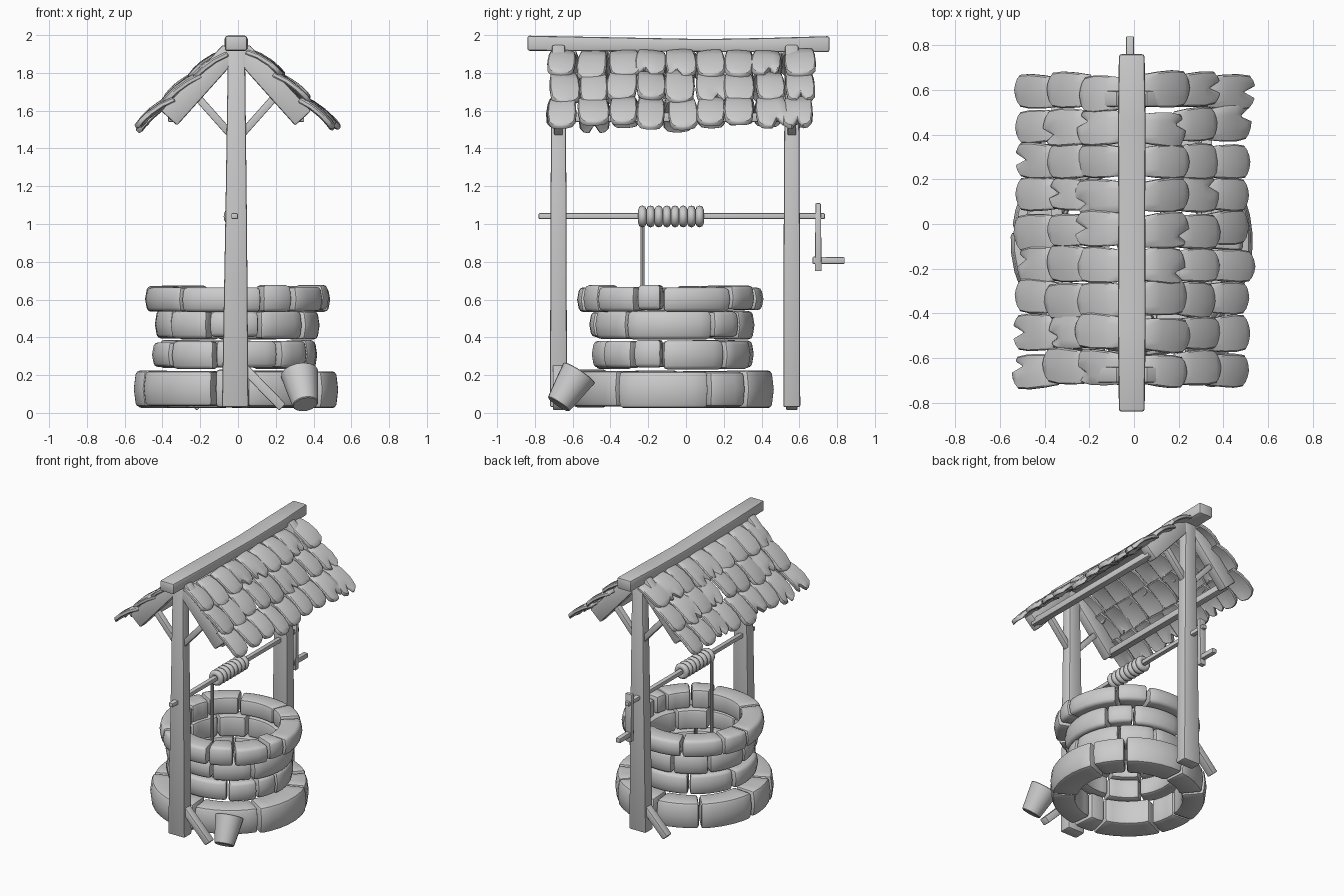
import bpy, bmesh, math, random
from mathutils import Vector, Matrix

if "Cube" in bpy.data.objects:
    bpy.data.objects.remove(bpy.data.objects["Cube"])

random.seed(7)
R = random.uniform


def finish(name, bm, bevel=0.0, segs=2, limit=40):
    """Round the hard edges, smooth-shade by angle and link the part."""
    bmesh.ops.recalc_face_normals(bm, faces=bm.faces)
    if bevel:
        hard = [e for e in bm.edges if e.is_manifold and e.calc_face_angle(0) > math.radians(limit)]
        bmesh.ops.bevel(bm, geom=hard, offset=bevel, segments=segs, profile=0.5,
                        affect='EDGES', clamp_overlap=True)
    me = bpy.data.meshes.new(name)
    bm.to_mesh(me)
    bm.free()
    ob = bpy.data.objects.new(name, me)
    bpy.context.collection.objects.link(ob)
    bpy.ops.object.select_all(action='DESELECT')
    ob.select_set(True)
    bpy.context.view_layer.objects.active = ob
    bpy.ops.object.shade_smooth_by_angle(angle=math.radians(40))
    return ob


def loft(bm, loops):
    """Skin closed point loops and cap both ends."""
    vs = [[bm.verts.new(p) for p in lp] for lp in loops]
    n = len(vs[0])
    for a, b in zip(vs, vs[1:]):
        for i in range(n):
            bm.faces.new((a[i], a[(i + 1) % n], b[(i + 1) % n], b[i]))
    bm.faces.new(vs[0])
    bm.faces.new(vs[-1])


def beam(name, stations, side, bevel=0.01):
    """Square timber through stations (point, width along side, depth)."""
    side = Vector(side)
    axis = (Vector(stations[-1][0]) - Vector(stations[0][0])).normalized()
    up = axis.cross(side).normalized()
    loops = [[Vector(p) + side * w / 2 * i + up * d / 2 * j
              for i, j in ((-1, -1), (1, -1), (1, 1), (-1, 1))] for p, w, d in stations]
    bm = bmesh.new()
    loft(bm, loops)
    return finish(name, bm, bevel)


# stone rings: joints are angles in degrees from +x
def stone_ring(name, centre, r_in, r_out, z0, z1, joints):
    bm = bmesh.new()
    for a0, a1 in zip(joints, joints[1:] + [joints[0] + 360]):
        gap = 0.8
        n = max(2, round((a1 - a0) / 9))
        ro, ri = r_out + R(-.015, .008), r_in + R(-.015, .015)
        lo, hi = z0 + R(-.006, .008), z1 + R(-.008, .008)
        loops = []
        for k in range(n + 1):
            t = math.radians(a0 + gap + (a1 - a0 - 2 * gap) * k / n)
            d = Vector((math.cos(t), math.sin(t), 0))
            c = Vector((*centre, 0))
            mid = (lo + hi) / 2
            loops.append([c + d * r + Vector((0, 0, z)) for r, z in
                          ((ri, lo), (ro - .008, lo), (ro + .004, mid), (ro - .008, hi), (ri, hi))])
        loft(bm, loops)
    finish(name, bm, 0.02)


stone_ring("stone_ring_bottom", (-.01, -.075), .36, .54, .03, .225,
           [22, 48, 95, 130, 175, 205, 257, 276, 327])
stone_ring("stone_ring_lower", (-.015, -.075), .32, .435, .235, .38,
           [41, 75, 120, 165, 217, 255, 303, 331, 353])
stone_ring("stone_ring_upper", (-.01, -.075), .32, .44, .395, .54,
           [30, 55, 105, 140, 180, 217, 250, 287, 326])
stone_ring("stone_ring_top", (-.005, -.085), .34, .495, .54, .67,
           [42, 68, 115, 150, 175, 232, 286, 308, 338, 355])

# posts, tapering upwards
for tag, y in (("front", -.675), ("back", .56)):
    beam(f"{tag}_post", [((-.015, y, .03), .14, .09), ((-.01, y, 1), .115, .085),
                         ((-.008, y, 1.93), .09, .075)], (1, 0, 0))
    # rafters and braces on both sides
    for s, side in ((-1, "left"), (1, "right")):
        beam(f"{tag}_{side}_rafter", [((-.01 + s * .03, y, 1.915), .07, .105),
                                      ((-.01 + s * .355, y, 1.56), .075, .115)], (0, 1, 0))
        beam(f"{tag}_{side}_brace", [((s * .03 - .01, y, 1.475), .045, .04),
                                     ((s * .23 - .01, y, 1.70), .045, .04)], (0, 1, 0), .005)
    # foot strut, turned half round for the back post
    s = 1 if tag == "front" else -1
    beam(f"{tag}_foot_strut", [((s * .03, y, .24), .06, .05), ((s * .235, y, .03), .06, .05)],
         (0, 1, 0), .006)

# ridge beam with a slight sag, and eave purlins
beam("ridge_beam", [((-.01, -.84, 1.957), .115, .08), ((-.01, -.45, 1.952), .125, .075),
                    ((-.01, .1, 1.945), .12, .068), ((-.01, .45, 1.948), .125, .075),
                    ((-.01, .76, 1.952), .115, .085)], (1, 0, 0), .012)
for s, side in ((-1, "left"), (1, "right")):
    beam(f"{side}_purlin", [((-.01 + s * .335, -.68, 1.565), .05, .05),
                            ((-.01 + s * .335, .57, 1.565), .05, .05)], (1, 0, 0), .006)


# shingles: gently domed tiles with rounded, sometimes split, ends
def shingle(bm, mat, length, width, thick, split):
    us = (0, .3, .6, .85, 1)
    prof = (.84, .96, 1, .92, .68)
    cols = (-1, -.5, 0, .5, 1)
    notch = random.randint(1, 3) if split else -1
    skins = []
    for layer in (0, 1):
        grid = []
        for i, u in enumerate(us):
            row = []
            for j, c in enumerate(cols):
                v = u - (.07 * c * c if i == 4 else 0)
                if j == notch and i >= 2:
                    v = (.55, .65, .74)[i - 2]
                z = .018 * (1 - (2 * u - 1) ** 2) - .006 * c * c - layer * thick
                row.append(bm.verts.new(mat @ Vector((v * length, c * width / 2 * prof[i], z))))
            grid.append(row)
        skins.append(grid)
    top, bot = skins
    for g in (top, bot):
        for i in range(4):
            for j in range(4):
                bm.faces.new((g[i][j], g[i + 1][j], g[i + 1][j + 1], g[i][j + 1]))
    rim = [(i, 0) for i in range(4)] + [(4, j) for j in range(4)] + \
          [(i, 4) for i in range(4, 0, -1)] + [(0, j) for j in range(4, 0, -1)]
    for (a, b), (c, d) in zip(rim, rim[1:] + rim[:1]):
        bm.faces.new((top[a][b], top[c][d], bot[c][d], bot[a][b]))


rows = ((.06, 1.925, .235), (.20, 1.81, .245), (.345, 1.675, .245))
for s, side in ((-1, "left"), (1, "right")):
    for k, (x, z, length) in enumerate(rows):
        bm = bmesh.new()
        for i in range(9):
            y = -.648 + i * .155 + R(-.008, .008)
            mat = (Matrix.Translation((-.005 + s * x, y, z + R(-.008, .008)))
                   @ Matrix.Rotation(0 if s > 0 else math.pi, 4, 'Z')
                   @ Matrix.Rotation(math.radians(36 + k * 1.5 + R(-3, 3)), 4, 'Y')
                   @ Matrix.Rotation(math.radians(R(-5, 5)), 4, 'X')
                   @ Matrix.Rotation(math.radians(R(-4, 4)), 4, 'Z'))
            shingle(bm, mat, length + R(-.02, .02), R(.148, .172), .028, R(0, 1) < .35)
        finish(f"{side}_shingle_row_{k + 1}", bm, .006, 1, 50)

# windlass axle, crank arm and handle
beam("windlass_axle", [((-.018, -.78, 1.042), .034, .03), ((-.018, .735, 1.042), .034, .03)],
     (1, 0, 0), .004)
beam("crank_arm", [((-.018, .70, 1.11), .055, .028), ((-.018, .70, .75), .045, .036)],
     (1, 0, 0), .005)
beam("crank_handle", [((-.018, .67, .808), .036, .038), ((-.018, .84, .806), .036, .036)],
     (1, 0, 0), .006)

# rope wound on the axle, and its hanging end
for i in range(8):
    bpy.ops.mesh.primitive_torus_add(major_segments=20, minor_segments=8, major_radius=.036,
                                     minor_radius=.022, location=(-.018, -.231 + i * .0433, 1.04),
                                     rotation=(math.pi / 2, 0, 0))
    bpy.context.object.name = f"rope_coil_{i + 1}"
    bpy.ops.object.shade_smooth()
bpy.ops.mesh.primitive_cylinder_add(vertices=8, radius=.011, depth=.62, location=(-.055, -.23, .73))
bpy.context.object.name = "hanging_rope"
bpy.ops.object.shade_smooth_by_angle()

# bucket, hollow and leaning towards the stones
base, mouth = Vector((.357, -.675, .045)), Vector((.325, -.565, .212))
tilt = (mouth - base).to_track_quat('Z', 'Y')
h = (mouth - base).length
bm = bmesh.new()
loft(bm, [[base + tilt @ Vector((r * math.cos(t), r * math.sin(t), z))
           for t in (math.tau * i / 16 for i in range(16))]
          for r, z in ((.068, 0), (.085, h * .5), (.1, h), (.086, h), (.06, .02))])
finish("bucket", bm, .004, 1)
